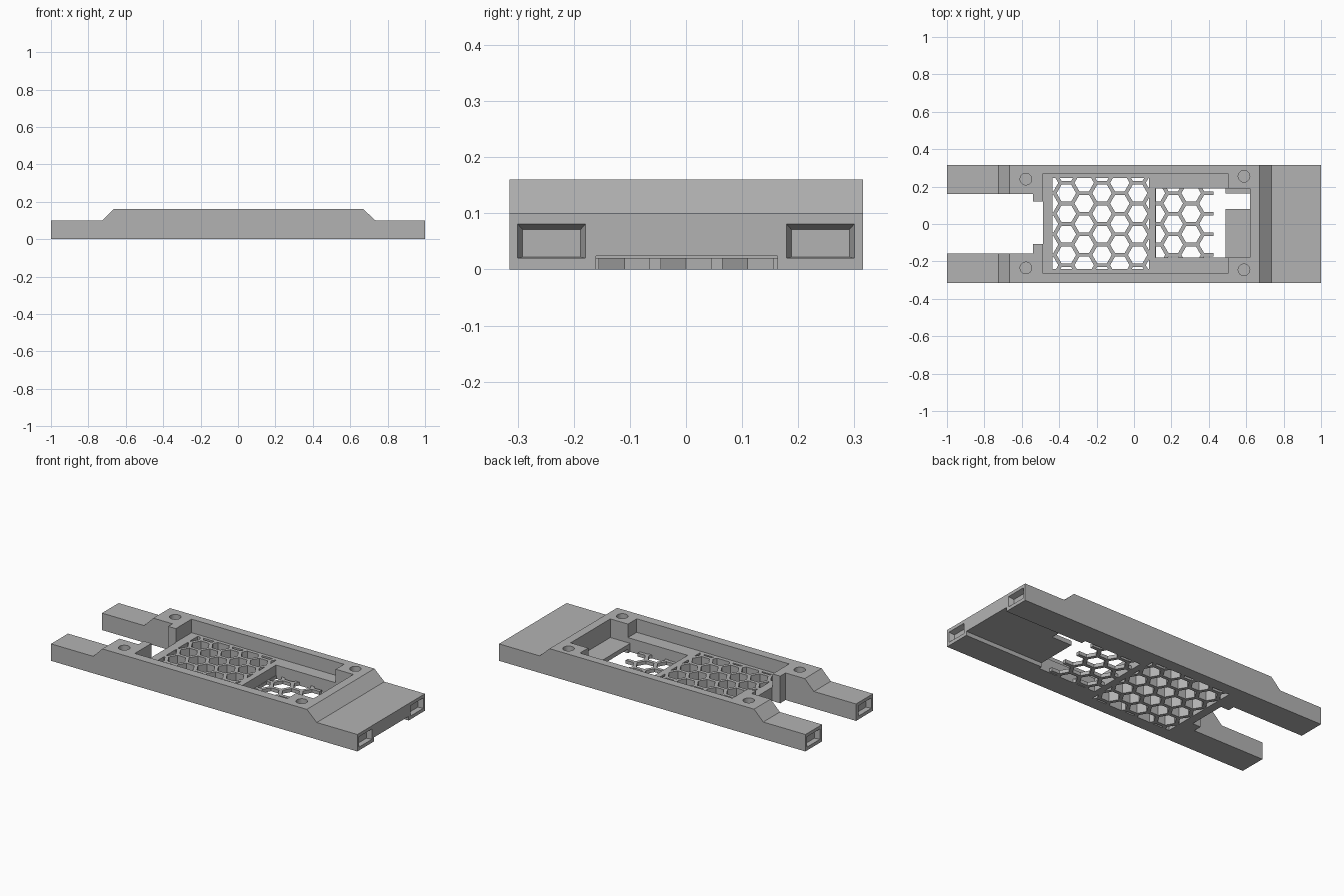
import bpy, bmesh, math
from mathutils import Vector

cube = bpy.data.objects.get("Cube")
if cube:
    bpy.data.objects.remove(cube, do_unlink=True)

grey = bpy.data.materials.new("plain grey")
grey.use_nodes = True
grey.diffuse_color = (0.45, 0.45, 0.45, 1)
grey.node_tree.nodes["Principled BSDF"].inputs["Base Color"].default_value = (0.45, 0.45, 0.45, 1)


def make_object(name, bm):
    bmesh.ops.recalc_face_normals(bm, faces=bm.faces)
    mesh = bpy.data.meshes.new(name)
    bm.to_mesh(mesh)
    bm.free()
    mesh.materials.append(grey)
    obj = bpy.data.objects.new(name, mesh)
    bpy.context.collection.objects.link(obj)
    return obj


def prism(bm, points, offset):
    """Extrude a closed polygon along an offset."""
    face = bm.faces.new([bm.verts.new(p) for p in points])
    ext = bmesh.ops.extrude_face_region(bm, geom=[face])
    moved = [v for v in ext["geom"] if isinstance(v, bmesh.types.BMVert)]
    bmesh.ops.translate(bm, verts=moved, vec=offset)


def cut(target, name, bm):
    """Subtract a cutter shape and bake the result."""
    cutter = make_object(name, bm)
    cutter.hide_render = True
    mod = target.modifiers.new(name, 'BOOLEAN')
    mod.operation = 'DIFFERENCE'
    mod.solver = 'EXACT'
    mod.object = cutter
    graph = bpy.context.evaluated_depsgraph_get()
    mesh = bpy.data.meshes.new_from_object(target.evaluated_get(graph))
    target.modifiers.clear()
    target.data = mesh
    bpy.data.objects.remove(cutter, do_unlink=True)


def cut_box(target, name, x0, x1, y0, y1, z0, z1):
    bm = bmesh.new()
    prism(bm, [(x0, y0, z0), (x1, y0, z0), (x1, y1, z0), (x0, y1, z0)], (0, 0, z1 - z0))
    cut(target, name, bm)


def clip(points, axis, limit, sign):
    """Keep the part of a polygon on one side of an axis limit."""
    out = []
    for a, b in zip(points, points[1:] + points[:1]):
        da, db = sign * (a[axis] - limit), sign * (b[axis] - limit)
        if da >= 0:
            out.append(a)
        if da * db < 0:
            out.append(a.lerp(b, da / (da - db)))
    return out


def cut_honeycomb(target, name, cx, odd, x0, x1, y0, y1):
    """Cut flat-topped hexagon cells, trimmed to a rectangle."""
    pitch, radius = 0.11, 0.09 / math.sqrt(3)
    bm = bmesh.new()
    for col in range(-4, 5):
        shift = pitch / 2 if (col + odd) % 2 else 0
        for row in range(-4, 5):
            centre = Vector((cx + col * pitch * math.sqrt(3) / 2, row * pitch + shift, -0.1))
            cell = [centre + radius * Vector((math.cos(k * math.pi / 3), math.sin(k * math.pi / 3), 0))
                    for k in range(6)]
            for axis, limit, sign in ((0, x0, 1), (0, x1, -1), (1, y0, 1), (1, y1, -1)):
                cell = clip(cell, axis, limit, sign)
            if len(cell) > 2:
                prism(bm, cell, (0, 0, 0.4))
    cut(target, name, bm)


# Body: side profile extruded across the width
bm = bmesh.new()
profile = [(-1, 0), (1, 0), (1, 0.1), (0.735, 0.1), (0.67, 0.16),
           (-0.665, 0.16), (-0.725, 0.1), (-1, 0.1)]
prism(bm, [(x, -0.315, z) for x, z in profile], (0, 0.63, 0))
body = make_object("bracket_body", bm)

# Open slot between the two legs, with its narrower throat
cut_box(body, "leg_slot", -1.1, -0.54, -0.157, 0.16, -0.1, 0.3)
cut_box(body, "slot_throat", -0.6, -0.487, -0.107, 0.12, -0.1, 0.3)

# Main recess, lower recess, and open gap behind the small grille
cut_box(body, "main_recess", -0.49, 0.505, -0.262, 0.267, 0.08, 0.3)
cut_box(body, "lower_recess", 0.115, 0.49, -0.18, 0.19, 0.02, 0.2)
cut_box(body, "shelf_recess", 0.45, 0.62, -0.18, 0.19, 0.05, 0.3)
cut_box(body, "notch_recess", 0.45, 0.62, 0.08, 0.19, 0.03, 0.2)
cut_box(body, "grille_gap", 0.425, 0.49, -0.18, 0.19, -0.1, 0.2)
cut_box(body, "under_channel", 0.46, 1.1, -0.16, 0.163, -0.1, 0.024)
cut_box(body, "through_notch", 0.46, 0.62, 0.08, 0.163, -0.1, 0.2)

# Honeycomb grilles
cut_honeycomb(body, "large_grille", -0.171, 1, -0.437, 0.08, -0.24, 0.247)
cut_honeycomb(body, "small_grille", 0.21, 0, 0.117, 0.45, -0.18, 0.19)

# Screw holes
bm = bmesh.new()
for x, y in ((-0.578, 0.24), (-0.578, -0.235), (0.588, 0.255), (0.588, -0.245)):
    ring = [(x + 0.031 * math.cos(k * math.pi / 16), y + 0.031 * math.sin(k * math.pi / 16), 0.06)
            for k in range(32)]
    prism(bm, ring, (0, 0, 0.2))
cut(body, "screw_holes", bm)

# Tapered sockets in both ends
bm = bmesh.new()
for end in (-1, 1):
    for side in (-1, 1):
        loops = []
        for x, ya, yb, za, zb in ((1.0005, 0.179, 0.3, 0.02, 0.081),
                                  (0.97, 0.188, 0.291, 0.022, 0.071)):
            loops.append([bm.verts.new((end * x, side * y, z))
                          for y, z in ((ya, za), (yb, za), (yb, zb), (ya, zb))])
        outer, inner = loops
        bm.faces.new(outer)
        bm.faces.new(inner)
        for k in range(4):
            n = (k + 1) % 4
            bm.faces.new((outer[k], outer[n], inner[n], inner[k]))
cut(body, "end_sockets", bm)
